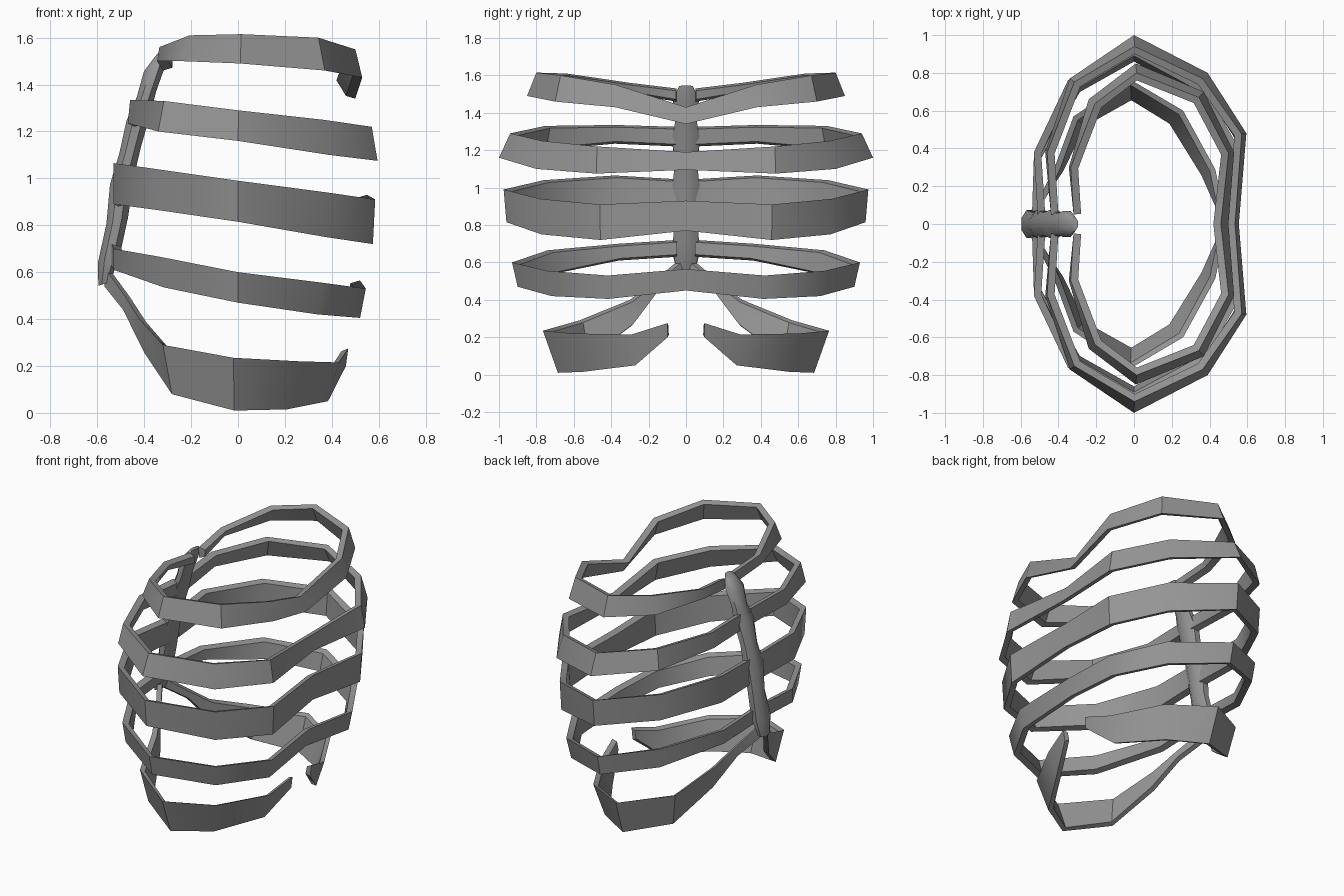
import bpy, bmesh, math
from mathutils import Vector

cube = bpy.data.objects.get("Cube")
if cube:
    bpy.data.objects.remove(cube)

bone = bpy.data.materials.new("bone_grey")
bone.use_nodes = True
GREY = (0.3, 0.3, 0.3, 1)
bone.diffuse_color = GREY
bone.node_tree.nodes["Principled BSDF"].inputs["Base Color"].default_value = GREY


def skin(name, sections, closed=False, angle=35):
    """Bridge a row of equal cross-sections into one solid."""
    bm = bmesh.new()
    rows = [[bm.verts.new(p) for p in s] for s in sections]
    n = len(rows[0])
    pairs = list(zip(rows, rows[1:])) + ([(rows[-1], rows[0])] if closed else [])
    for a, b in pairs:
        for i in range(n):
            j = (i + 1) % n
            bm.faces.new((a[i], a[j], b[j], b[i]))
    if not closed:
        bm.faces.new(rows[0])
        bm.faces.new(rows[-1])
    bmesh.ops.recalc_face_normals(bm, faces=bm.faces)
    mesh = bpy.data.meshes.new(name)
    bm.to_mesh(mesh)
    bm.free()
    mesh.materials.append(bone)
    ob = bpy.data.objects.new(name, mesh)
    bpy.context.collection.objects.link(ob)
    bpy.ops.object.select_all(action="DESELECT")
    ob.select_set(True)
    bpy.context.view_layer.objects.active = ob
    bpy.ops.object.shade_smooth_by_angle(angle=math.radians(angle))
    return ob


def band(stations, wall=0.04):
    """Stations: outer x, y, top z, bottom z, outward flare of the lower edge."""
    out = []
    for i, (x, y, top, low, flare) in enumerate(stations):
        a = stations[max(i - 1, 0)]
        b = stations[min(i + 1, len(stations) - 1)]
        t = Vector((b[0] - a[0], b[1] - a[1], 0)).normalized()
        n = Vector((t.y, -t.x, 0))
        if n.dot(Vector((x, y, 0))) < 0:
            n = -n
        hi = Vector((x, y, top)) + n * min(-flare, 0)
        lo = Vector((x, y, low)) + n * min(flare, 0)
        lip = Vector((0, 0, 0.012))
        out.append((hi, lo, lo - n * wall + lip, hi - n * wall - lip))
    return out


def flip(s):
    return (s[0], -s[1]) + tuple(s[2:])


# Ribs run from the breast (y = 0) round the side to the spine
ribs = {
    "first_rib": [(.50, 0, 1.43, 1.34, .04), (.53, .38, 1.55, 1.43, .03), (.37, .70, 1.60, 1.46, .04),
                  (.01, .85, 1.615, 1.49, .05), (-.24, .66, 1.61, 1.50, .04),
                  (-.345, .30, 1.56, 1.50, .01), (-.32, .05, 1.53, 1.46, 0)],
    "second_rib": [(.555, 0, 1.19, 1.095, .02), (.595, .48, 1.22, 1.075, .025), (.39, .80, 1.25, 1.10, .04),
                   (0, 1.0, 1.29, 1.16, .06), (-.34, .77, 1.33, 1.20, .03),
                   (-.47, .38, 1.335, 1.235, .01), (-.44, .05, 1.325, 1.22, 0)],
    "third_rib": [(.55, 0, .93, .77, 0), (.585, .46, .91, .72, -.01), (.38, .78, .94, .75, -.01),
                  (0, .975, .99, .815, -.015), (-.35, .76, 1.04, .865, -.01),
                  (-.53, .38, 1.065, .89, 0), (-.51, .05, 1.045, .88, 0)],
    "fourth_rib": [(.52, 0, .565, .45, -.02), (.545, .42, .53, .405, -.025), (.36, .74, .555, .42, -.03),
                   (0, .93, .60, .47, -.03), (-.33, .74, .665, .535, -.02),
                   (-.53, .36, .70, .61, 0), (-.54, .05, .72, .63, 0)],
}
for name, half in ribs.items():
    mirrored = [flip(s) for s in half[:0:-1]]
    skin(name, band(mirrored + half))

# Floating ribs sweep down from the spine and stay open at the front
floating = [(-.57, .03, .62, .54, 0), (-.49, .16, .51, .44, 0), (-.42, .30, .40, .26, -.02), (-.32, .57, .29, .08, -.05),
            (-.02, .765, .235, .01, -.08), (.26, .60, .22, .015, -.07),
            (.43, .29, .215, .05, -.05), (.47, .10, .275, .20, -.01)]
for side, pts in (("left", floating), ("right", [flip(s) for s in floating])):
    skin(f"floating_rib_{side}", band(pts, 0.03))

# Spine: faceted column with knuckles at the ribs
column = [(-.32, 1.54, .025, .04), (-.355, 1.47, .05, .075), (-.39, 1.36, .045, .06),
          (-.425, 1.26, .055, .08), (-.46, 1.12, .05, .065), (-.495, .99, .055, .08),
          (-.515, .82, .05, .065), (-.55, .66, .05, .08), (-.57, .55, .028, .05)]
rings = []
for x, z, rx, ry in column:
    turns = [math.tau * (k + 0.5) / 8 for k in range(8)]
    rings.append([(x + rx * math.cos(a), ry * math.sin(a), z + 0.3 * rx * math.cos(a)) for a in turns])
skin("spine", rings, angle=50)
